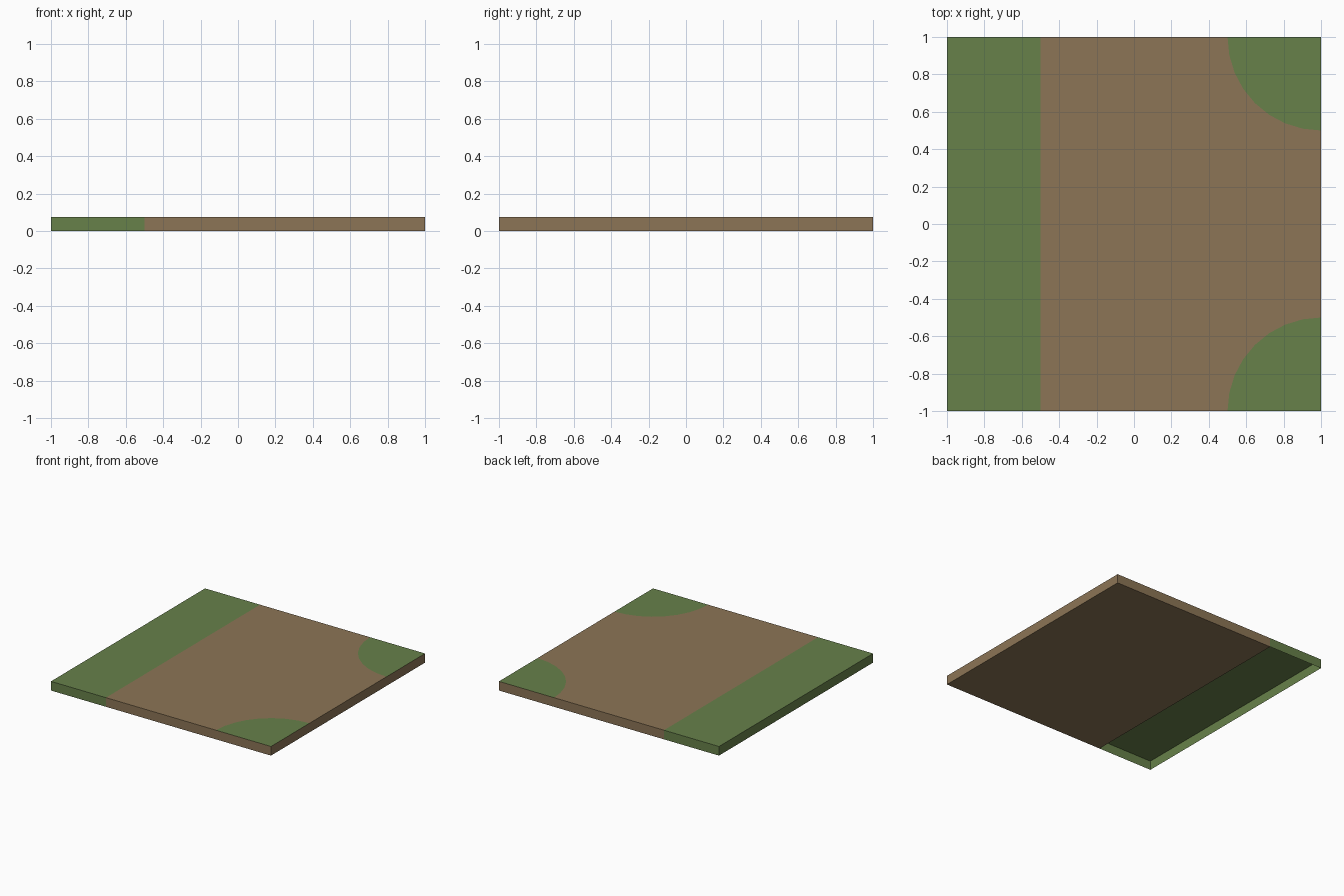
import bpy, bmesh
from math import sin, cos, pi

if "Cube" in bpy.data.objects:
    bpy.data.objects.remove(bpy.data.objects["Cube"], do_unlink=True)

HEIGHT = 0.075
SPLIT = -0.5      # border between grass strip and dirt
RADIUS = 0.5      # rounded grass corners
STEPS = 8


def material(name, color):
    mat = bpy.data.materials.new(name)
    mat.use_nodes = True
    mat.diffuse_color = color
    mat.node_tree.nodes["Principled BSDF"].inputs["Base Color"].default_value = color
    return mat


grass = material("grass green", (0.136, 0.218, 0.068, 1))
dirt = material("dirt brown", (0.262, 0.178, 0.093, 1))


def finish(name, bm, mats):
    mesh = bpy.data.meshes.new(name)
    bm.to_mesh(mesh)
    bm.free()
    for m in mats:
        mesh.materials.append(m)
    obj = bpy.data.objects.new(name, mesh)
    bpy.context.collection.objects.link(obj)
    return obj


def ring(bm, points, z):
    return [bm.verts.new((x, y, z)) for x, y in points]


def walls(bm, low, high, skip=None):
    n = len(low)
    for i in range(n):
        if i != skip:
            j = (i + 1) % n
            bm.faces.new((low[i], low[j], high[j], high[i]))


# Grass strip: top and three outer walls, open underneath
bm = bmesh.new()
outline = [(-1, -1), (SPLIT, -1), (SPLIT, 1), (-1, 1)]
low, high = ring(bm, outline, 0), ring(bm, outline, HEIGHT)
bm.faces.new(high)
walls(bm, low, high, skip=1)
finish("grass_strip", bm, [grass])

# Dirt slab: closed block whose top is divided by two quarter-round grass corners
bm = bmesh.new()
inner = 1 - RADIUS
outline = [(SPLIT, -1), (inner, -1), (1, -1), (1, -inner),
           (1, inner), (1, 1), (inner, 1), (SPLIT, 1)]
low, high = ring(bm, outline, 0), ring(bm, outline, HEIGHT)
walls(bm, low, high)
bm.faces.new(low[::-1])


def arc(side):
    angles = [pi / 2 * i / STEPS for i in range(1, STEPS)]
    return ring(bm, [(1 - RADIUS * cos(a), side * (1 - RADIUS * sin(a)))
                     for a in angles], HEIGHT)


front, back = arc(-1), arc(1)
bm.faces.new([high[0], high[1]] + front + [high[3], high[4]] + back[::-1] + [high[6], high[7]])
corners = [bm.faces.new([high[1], high[2], high[3]] + front[::-1]),
           bm.faces.new([high[4], high[5], high[6]] + back)]
for face in corners:
    face.material_index = 1
finish("dirt_slab", bm, [dirt, grass])
